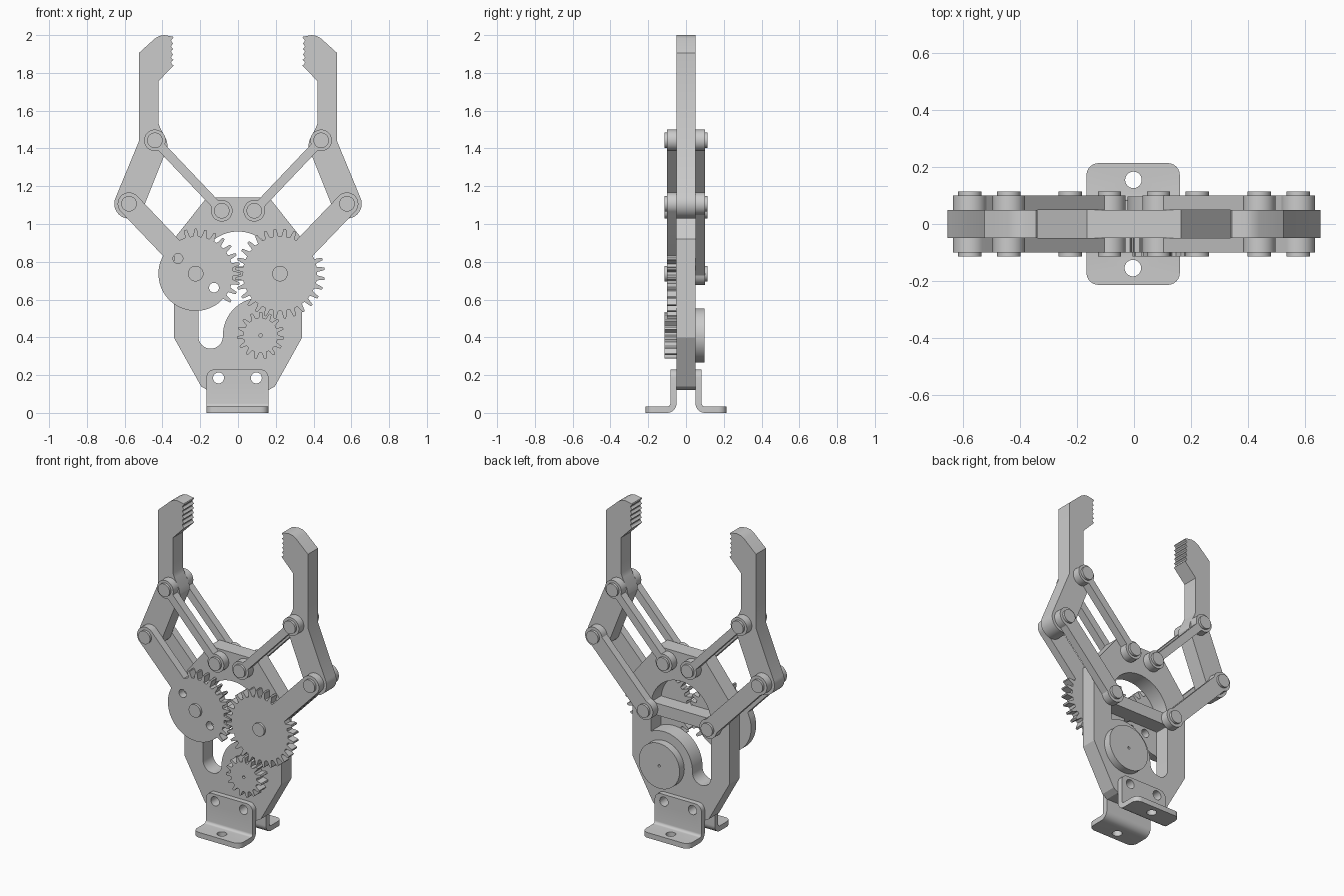
import bpy, bmesh
from math import sin, cos, pi, radians, asin, atan2, hypot
from mathutils import Matrix

if "Cube" in bpy.data.objects:
    bpy.data.objects.remove(bpy.data.objects["Cube"])


def arc(cx, cz, r, a0, a1, n=16):
    """Points along an arc, angles in degrees."""
    return [(cx + r * cos(radians(a0 + (a1 - a0) * i / n)),
             cz + r * sin(radians(a0 + (a1 - a0) * i / n))) for i in range(n + 1)]


def circle(cx, cz, r, n=40):
    return arc(cx, cz, r, 0, 360, n)[:-1]


def finish(name, bm):
    bmesh.ops.remove_doubles(bm, verts=bm.verts, dist=1e-5)
    bmesh.ops.recalc_face_normals(bm, faces=bm.faces)
    me = bpy.data.meshes.new(name)
    bm.to_mesh(me)
    bm.free()
    ob = bpy.data.objects.new(name, me)
    bpy.context.collection.objects.link(ob)
    smooth(ob)
    return ob


def smooth(ob):
    bpy.ops.object.select_all(action='DESELECT')
    ob.select_set(True)
    bpy.context.view_layer.objects.active = ob
    bpy.ops.object.shade_smooth_by_angle(angle=radians(25))


def plate(name, outline, y0, y1, holes=()):
    """Front-view outline with holes, extruded from y0 to y1."""
    cu = bpy.data.curves.new(name + "_outline", 'CURVE')
    cu.dimensions, cu.fill_mode, cu.extrude = '2D', 'BOTH', abs(y1 - y0) / 2
    for pts in [outline, *holes]:
        sp = cu.splines.new('POLY')
        sp.points.add(len(pts) - 1)
        for p, (x, z) in zip(sp.points, pts):
            p.co = (x, z, 0, 1)
        sp.use_cyclic_u = True
    tmp = bpy.data.objects.new(name + "_outline", cu)
    bpy.context.collection.objects.link(tmp)
    me = bpy.data.meshes.new_from_object(tmp.evaluated_get(bpy.context.evaluated_depsgraph_get()))
    bm = bmesh.new()
    bm.from_mesh(me)
    bm.transform(Matrix.Translation((0, (y0 + y1) / 2, 0)) @ Matrix.Rotation(pi / 2, 4, 'X'))
    bpy.data.objects.remove(tmp)
    bpy.data.curves.remove(cu)
    bpy.data.meshes.remove(me)
    return finish(name, bm)


def link(a, b, r, w):
    """Bar of half width w with round ends of radius r."""
    d = math_deg(atan2(b[1] - a[1], b[0] - a[0]))
    t = 180 - math_deg(asin(w / r))
    return arc(*b, r, d - t, d + t, 24) + arc(*a, r, d + 180 - t, d + 180 + t, 24)


def math_deg(a):
    return a * 180 / pi


def gear(c, n, root, tip, phase, arm=None, toothed=lambda a: True, hw=0.06):
    """Gear outline; arm is an optional end point of an integral lever."""
    tooth = [(-.5, 0), (-.32, 0), (-.26, .2), (-.2, .55), (-.13, .95), (-.08, 1),
             (.08, 1), (.13, .95), (.2, .55), (.26, .2), (.32, 0)]
    step, pts = 360 / n, []
    if arm:
        dx, dz = arm[0] - c[0], arm[1] - c[1]
        d, gap = math_deg(atan2(dz, dx)), math_deg(asin(hw / root))
        pts += arc(*c, root, d + gap, d + gap, 1)[:1]
    for i in range(n):
        a = phase + i * step
        if arm:     # order the teeth counter-clockwise from the arm
            k0 = -(-(d - phase) // step)
            a = phase + (k0 + i) * step
            if min(a - d, 360 - (a - d)) < gap + step * .5:
                continue
        has = toothed((a + 180) % 360 - 180)
        for f, h in tooth:
            r = root + (tip - root) * h * has
            t = radians(a + f * step)
            pts.append((c[0] + r * cos(t), c[1] + r * sin(t)))
    if arm:
        pts += arc(*c, root, d - gap, d - gap, 1)[:1]
        pts += arc(*arm, hw, d - 90, d + 90, 20)
    return pts


# Body plate with arched opening and slot beside the motor
half = [(.16, .12), (.195, .14), (.34, .40), (.34, .92), (.165, 1.14)]
body = half + [(-x, z) for x, z in reversed(half)]
opening = (arc(0, .75, .21, 0, 180, 32) + arc(-.145, .405, .065, 180, 360, 16)
           + arc(.12, .41, .2, 180, 63, 20))
bolt_holes = [circle(-.103, .185, .029), circle(.097, .185, .029)]
plate("body_plate", body, -.05, .05, [opening] + bolt_holes)
plate("cross_bar", [(-.23, .70), (.23, .70), (.23, .775), (-.23, .775)], -.048, .048)

# Motor disc and drive pinion
mc = (.12, .41)
plate("motor_disc", circle(*mc, .143, 56), .05, .097, [circle(*mc, .008, 12)])
plate("pinion", gear(mc, 15, .092, .125, 89.4), -.115, -.05, [circle(*mc, .009, 12)])

# Driven gears with levers
gl, gr = (-.224, .737), (.222, .737)
plate("left_gear_arm", gear(gl, 28, .197, .238, 0, (-.577, 1.107),
      lambda a: -46 < a < 112), -.1, -.05,
      [circle(-.318, .817, .026), circle(-.127, .663, .026)])
plate("right_gear_arm", gear(gr, 28, .197, .238, 180 / 28, (.577, 1.107)), -.1, -.05)

# Fingers, links and pins, both sides
for side, s, g in (("left", -1, gl), ("right", 1, gr)):
    low, up, base = (s * .577, 1.107), (s * .44, 1.443), (s * .086, 1.07)

    finger = [(.525, 1.437), (.525, 1.905), (.44, 1.982), (.415, 1.996), (.39, 2.0), (.345, 1.992)]
    for i in range(5):      # gripping serrations
        z = 1.985 - i * .029
        finger += [(.342, z), (.352, z - .008), (.354, z - .016), (.349, z - .024)]
    finger += [(.34, 1.84), (.42, 1.757), (.42, 1.53), (.41, 1.505), (.378, 1.445), (.372, 1.41)]
    finger += arc(.577, 1.107, .078, 202, 383, 24)
    plate(side + "_finger", [(s * x, z) for x, z in finger], -.05, .05)

    plate(side + "_back_arm", link(low, g, .06, .05), .05, .1)
    for face, y0, y1 in (("front", -.1, -.05), ("back", .05, .1)):
        plate(f"{side}_{face}_link", link(up, base, .057, .024), y0, y1)
    for label, p in (("knuckle", low), ("finger", up), ("base", base), ("gear", g)):
        plate(f"{side}_{label}_pin", circle(*p, .041), -.115, .115)


# L-shaped mounting brackets with rounded corners and bolt holes
def bracket(name):
    t, x0, x1 = .033, -.167, .161
    prof = ([(-.05, .23), (-.05 - t, .23)] + arc(-.1, .05, .05 - t, 0, -90, 6)
            + [(-.214, t), (-.214, 0)] + arc(-.1, .05, .05, -90, 0, 10))
    bm = bmesh.new()
    f = bm.faces.new([bm.verts.new((x0, y, z)) for y, z in prof])
    ext = bmesh.ops.extrude_face_region(bm, geom=[f])
    bmesh.ops.translate(bm, vec=(x1 - x0, 0, 0),
                        verts=[v for v in ext["geom"] if isinstance(v, bmesh.types.BMVert)])
    corners = [e for e in bm.edges if abs(e.verts[0].co.x - e.verts[1].co.x) < 1e-4
               and (all(v.co.z > .229 for v in e.verts) or all(v.co.y < -.213 for v in e.verts))]
    bmesh.ops.bevel(bm, geom=corners, offset=.042, segments=6, profile=.5, affect='EDGES')
    ob = finish(name, bm)
    cutters = [plate("bolt_cutter", h, -.12, 0) for h in bolt_holes]
    foot = plate("foot_cutter", circle(-.004, .155, .029), -.1, .1)
    foot.data.transform(Matrix.Rotation(pi / 2, 4, 'X'))
    for v in foot.data.vertices:
        v.co.y = -abs(v.co.y)
    cutters.append(foot)
    for c in cutters:
        c.hide_render = True
        m = ob.modifiers.new("hole", 'BOOLEAN')
        m.operation, m.object, m.solver = 'DIFFERENCE', c, 'EXACT'
        bpy.context.view_layer.objects.active = ob
        bpy.ops.object.modifier_apply(modifier=m.name)
        bpy.data.objects.remove(c)
    smooth(ob)
    return ob


front = bracket("front_bracket")
back = front.copy()
back.data = front.data.copy()
back.name = "back_bracket"
back.rotation_euler.z = pi
back.location.x = -.006
bpy.context.collection.objects.link(back)
